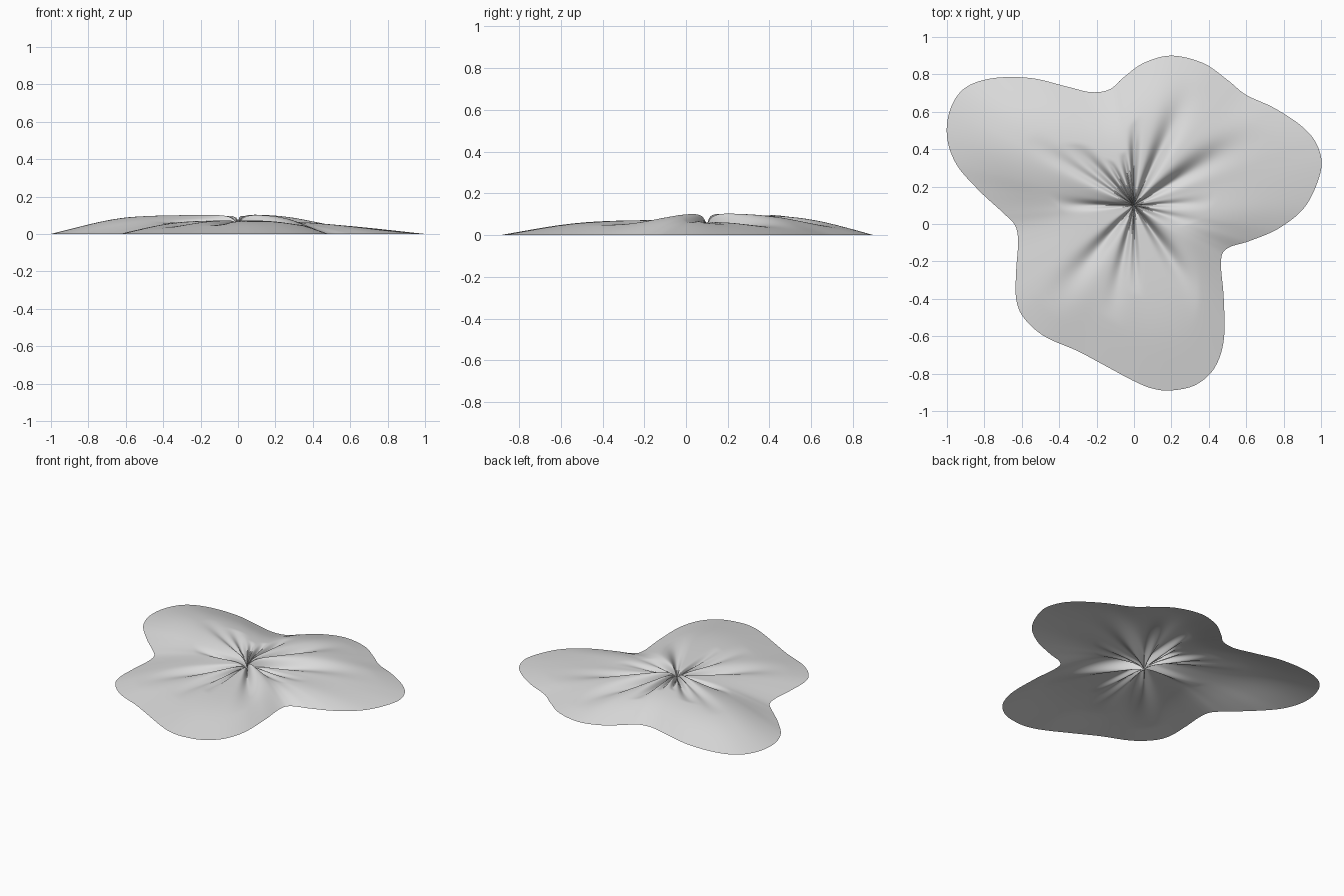
import bpy, math
from mathutils import Vector

cube = bpy.data.objects.get("Cube")
if cube:
    bpy.data.objects.remove(cube)

CENTRE = Vector((0.0, 0.1))
SPOKES, RINGS = 360, 56

# Lobed outline, counter-clockwise
OUTLINE = [Vector(p) for p in (
    (1.0, .29), (.98, .42), (.9, .52), (.75, .62), (.6, .69), (.5, .77), (.37, .86),
    (.2, .9), (.05, .86), (-.06, .78), (-.13, .72), (-.23, .705), (-.36, .735),
    (-.55, .78), (-.75, .78), (-.9, .73), (-.98, .62), (-1.0, .47), (-.95, .32),
    (-.83, .18), (-.7, .06), (-.635, -.01), (-.62, -.1), (-.63, -.25), (-.63, -.4),
    (-.59, -.5), (-.48, -.6), (-.3, -.68), (-.15, -.76), (0, -.84), (.1, -.88),
    (.2, -.89), (.33, -.86), (.43, -.77), (.48, -.62), (.48, -.4), (.465, -.2),
    (.5, -.13), (.62, -.09), (.78, -.02), (.92, .1))]

# Swell by direction: angle in degrees, height, shoulder position (0 centre, 1 rim)
SWELL = [(12, .066, .40), (48, .108, .48), (80, .100, .55), (118, .102, .55),
         (152, .106, .60), (182, .075, .50), (212, .074, .50), (245, .076, .52),
         (285, .074, .58), (306, .078, .55), (326, .106, .50), (348, .075, .45),
         (372, .066, .40)]

# Radial creases: angle, half width, depth fraction, reach
CREASES = [(31, 8, .55, .85), (65, 7, .58, .88), (90, 4, .55, .62), (102, 4, .45, .45),
           (118, 4, .40, .38), (134, 6, .45, .48), (148, 5, .22, .60), (180, 5, .40, .55),
           (230, 8, .58, .85), (258, 6, .48, .72), (271, 4, .40, .50), (305, 7, .50, .72),
           (342, 6, .25, .50), (2, 5, .30, .45)]


def catmull(a, b, c, d, u):
    return 0.5 * (2 * b + (c - a) * u + (2 * a - 5 * b + 4 * c - d) * u * u
                  + (3 * b - a - 3 * c + d) * u ** 3)


def rim_points(count):
    """Smooth closed curve through the outline points."""
    n, pts = len(OUTLINE), []
    for i in range(count):
        s = i * n / count
        k = int(s)
        pts.append(catmull(*(OUTLINE[(k + j) % n] for j in (-1, 0, 1, 2)), s - k))
    return pts


def swell(deg):
    if deg < SWELL[0][0]:
        deg += 360
    for (a, h, s), (b, h2, s2) in zip(SWELL, SWELL[1:]):
        if a <= deg <= b:
            u = (deg - a) / (b - a)
            u = u * u * (3 - 2 * u)
            return h + (h2 - h) * u, s + (s2 - s) * u


def height(deg, t, r):
    peak, shoulder = swell(deg)
    a = (1 - t) / (1 - shoulder)
    z = peak * a / (1 + a ** 4) ** 0.25
    keep = 1.0
    for ang, width, depth, reach in CREASES:
        off = (deg - ang + 180) % 360 - 180
        fade = max(0.0, 1 - (t / reach) ** 2)
        keep *= 1 - depth * fade * math.exp(-(off / width) ** 2)
    pit = 0.45 + 0.55 * (1 - math.exp(-r / 0.03))
    return z * keep * pit


# Pinched sheet: rings from the gathered centre out to the flat rim
rim = rim_points(SPOKES)
verts = [(CENTRE.x, CENTRE.y, height(0, 0, 0))]
for j in range(1, RINGS + 1):
    t = (j / RINGS) ** 1.3
    for p in rim:
        d = p - CENTRE
        deg = math.degrees(math.atan2(d.y, d.x)) % 360
        verts.append((CENTRE.x + d.x * t, CENTRE.y + d.y * t, height(deg, t, d.length * t)))

faces = []
for i in range(SPOKES):
    k = (i + 1) % SPOKES
    faces.append((0, 1 + i, 1 + k))
    for j in range(RINGS - 1):
        a, b = 1 + j * SPOKES, 1 + (j + 1) * SPOKES
        faces.append((a + i, b + i, b + k, a + k))

mesh = bpy.data.meshes.new("pinched_sheet")
mesh.from_pydata(verts, [], faces)
mesh.update()
sheet = bpy.data.objects.new("pinched_sheet", mesh)
bpy.context.collection.objects.link(sheet)
mesh.polygons.foreach_set("use_smooth", [True] * len(mesh.polygons))

# Plain pale grey cloth
grey = bpy.data.materials.new("pale_grey")
grey.use_nodes = True
colour = (0.72, 0.72, 0.72, 1)
grey.diffuse_color = colour
grey.node_tree.nodes["Principled BSDF"].inputs["Base Color"].default_value = colour
mesh.materials.append(grey)
